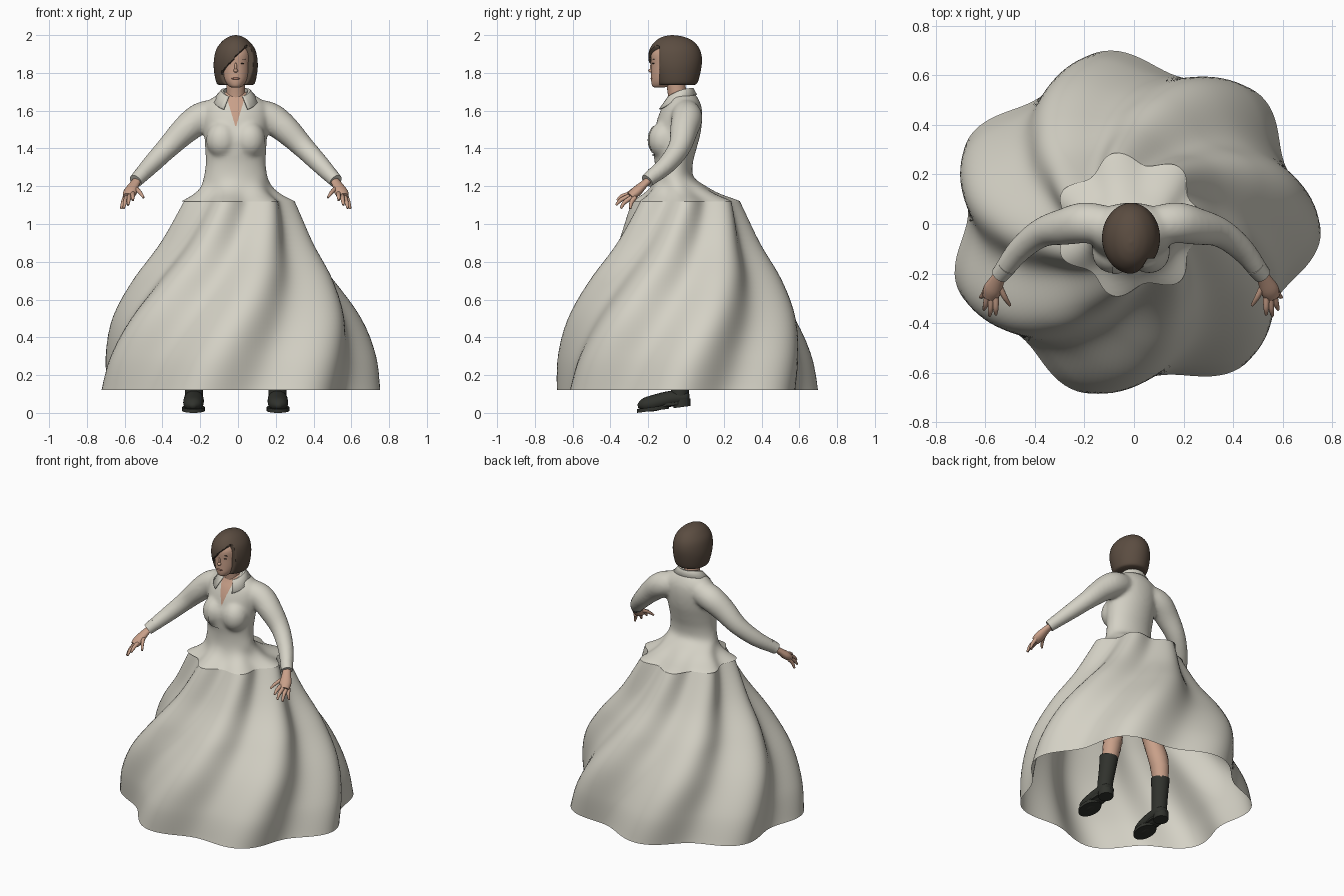
import bpy, bmesh, math
from mathutils import Vector, Matrix

CX = -0.012          # the figure stands slightly off the skirt's centre
LOBES = 7

if "Cube" in bpy.data.objects:
    bpy.data.objects.remove(bpy.data.objects["Cube"], do_unlink=True)


def material(name, r, g, b):
    m = bpy.data.materials.new(name)
    m.use_nodes = True
    m.diffuse_color = (r, g, b, 1)
    bsdf = m.node_tree.nodes["Principled BSDF"]
    bsdf.inputs["Base Color"].default_value = (r, g, b, 1)
    bsdf.inputs["Roughness"].default_value = 0.8
    return m


CREAM = material("cream_cloth", 0.66, 0.64, 0.56)
SKIN = material("skin", 0.58, 0.35, 0.25)
HAIR = material("brown_hair", 0.105, 0.074, 0.053)
BOOT = material("black_leather", 0.03, 0.032, 0.026)
DARK = material("dark_eye", 0.03, 0.02, 0.015)
LIPS = material("lips", 0.40, 0.19, 0.14)


def spline(rows, k):
    """Catmull-Rom through rows of numbers, k steps per span."""
    out = []
    for i in range(len(rows) - 1):
        a, b, c, d = (rows[max(i - 1, 0)], rows[i], rows[i + 1],
                      rows[min(i + 2, len(rows) - 1)])
        for s in range(k):
            t = s / k
            out.append([q + 0.5 * t * (r - p + t * (2 * p - 5 * q + 4 * r - s4
                        + t * (3 * (q - r) + s4 - p)))
                        for p, q, r, s4 in zip(a, b, c, d)])
    return out + [list(rows[-1])]


def skin_rings(bm, rings, caps=True):
    vs = [[bm.verts.new(p) for p in ring] for ring in rings]
    n = len(vs[0])
    for a, b in zip(vs, vs[1:]):
        for i in range(n):
            bm.faces.new((a[i], a[(i + 1) % n], b[(i + 1) % n], b[i]))
    if caps:
        bm.faces.new(vs[0][::-1])
        bm.faces.new(vs[-1])


def loft_rings(rows, n, k):
    """Rows: height, half width, front y, back y, lobe depth, lobe angle."""
    rings = []
    for z, hx, yf, yb, amp, ph in spline([tuple(r) + (0, 0) if len(r) == 4 else r for r in rows], k):
        ring = []
        for i in range(n):
            t = math.tau * i / n
            w = 1 + amp * math.cos(LOBES * (t - math.radians(ph)))
            ring.append((hx * w * math.cos(t),
                         (yf + yb) / 2 + (yb - yf) / 2 * w * math.sin(t), z))
        rings.append(ring)
    return rings


def tube(bm, rows, n=16, k=4, flat=1.0):
    """Rows: x, y, z, radius."""
    pts = spline(rows, k)
    rings = []
    for i, (x, y, z, r) in enumerate(pts):
        d = Vector(pts[min(i + 1, len(pts) - 1)][:3]) - Vector(pts[max(i - 1, 0)][:3])
        q = d.to_track_quat('Z', 'Y')
        rings.append([Vector((x, y, z)) + q @ Vector((r * math.cos(math.tau * j / n),
                      flat * r * math.sin(math.tau * j / n), 0)) for j in range(n)])
    skin_rings(bm, rings)


def ball(bm, loc, size):
    m = Matrix.Translation(loc) @ Matrix.Diagonal((*size, 1))
    bmesh.ops.create_uvsphere(bm, u_segments=20, v_segments=12, radius=1, matrix=m)


def finish(bm, name, mats, x=CX, angle=50):
    bmesh.ops.recalc_face_normals(bm, faces=bm.faces[:])
    me = bpy.data.meshes.new(name)
    bm.to_mesh(me)
    bm.free()
    ob = bpy.data.objects.new(name, me)
    bpy.context.collection.objects.link(ob)
    ob.location.x = x
    for m in mats:
        me.materials.append(m)
    bpy.ops.object.select_all(action='DESELECT')
    ob.select_set(True)
    bpy.context.view_layer.objects.active = ob
    bpy.ops.object.shade_smooth_by_angle(angle=math.radians(angle))
    return ob


# Skirt: lobed, twisting bell open at the hem, with a lip tucked under the bodice
bm = bmesh.new()
rows = []
for z, r, ys, amp in ((1.12, .277, .955, .1), (.9, .378, .95, .09), (.7, .51, .94, .085),
                      (.5, .625, .93, .075), (.3, .69, .93, .068), (.12, .712, .93, .066)):
    rows.append((z, r, -r * ys, r * ys, amp, 47.7 + 55 * (z - .12) ** 1.2))
rings = loft_rings(rows, 168, 8)
lip = [(x * .85, y * .85, z) for x, y, z in rings[0]]
skin_rings(bm, [lip] + rings, caps=False)
finish(bm, "skirt", [CREAM], x=-.005, angle=60)

# Bodice: torso, bust and sleeves fused into one surface
bm = bmesh.new()
skin_rings(bm, loft_rings([
    (1.07, .365, -.345, .345, .11, 103), (1.12, .284, -.272, .268, .105, 103),
    (1.16, .223, -.217, .172, .07, 103), (1.2, .188, -.184, .105, .03, 103),
    (1.25, .169, -.167, .04, 0, 103), (1.32, .159, -.165, .036, 0, 103),
    (1.4, .162, -.175, .056, 0, 103), (1.48, .167, -.168, .077, 0, 103),
    (1.56, .175, -.15, .086, 0, 103), (1.62, .17, -.125, .082, 0, 103),
    (1.66, .135, -.1, .067, 0, 103), (1.69, .085, -.085, .047, 0, 103),
    (1.7, .06, -.075, .03, 0, 103)], 84, 5))
ball(bm, (0, -.12, 1.44), (.08, .06, .1))
for s in (-1, 1):
    ball(bm, (s * .073, -.115, 1.445), (.085, .085, .1))
    tube(bm, [(s * .1, -.005, 1.585, .078), (s * .185, .005, 1.56, .083),
              (s * .265, -.01, 1.5, .075), (s * .36, -.035, 1.405, .06),
              (s * .45, -.105, 1.312, .05), (s * .528, -.205, 1.23, .038)], n=24)
raw = finish(bm, "bodice_form", [CREAM])
mod = raw.modifiers.new("fuse", 'REMESH')
mod.mode, mod.voxel_size = 'VOXEL', 0.01
mod = raw.modifiers.new("relax", 'SMOOTH')
mod.factor, mod.iterations = 0.5, 14
fused = bpy.data.meshes.new_from_object(raw.evaluated_get(bpy.context.evaluated_depsgraph_get()))
bpy.data.objects.remove(raw, do_unlink=True)

# Trim the peplum hem and colour the open neckline
bm = bmesh.new()
bm.from_mesh(fused)


def slice_mesh(co, no, clear=False):
    bmesh.ops.bisect_plane(bm, geom=bm.verts[:] + bm.edges[:] + bm.faces[:],
                           plane_co=co, plane_no=no, clear_inner=clear)


slice_mesh((0, 0, 1.12), (0, 0, 1), True)
for s in (-1, 1):
    slice_mesh((0, 0, 1.51), (s, 0, -.3))
for f in bm.faces:
    c = f.calc_center_median()
    f.material_index = int(c.y < -.03 and abs(c.x) < .3 * (c.z - 1.51))
bodice = finish(bm, "bodice", [CREAM, SKIN], angle=60)

# Front placket flap, hugging the bodice
bm = bmesh.new()
bmesh.ops.create_grid(bm, x_segments=12, y_segments=20, size=.5,
                      matrix=Matrix.Translation((-.037, -.4, 1.44))
                      @ Matrix.Rotation(math.pi / 2, 4, 'X') @ Matrix.Diagonal((.076, .16, 1, 1)))
ob = finish(bm, "placket", [CREAM])
mod = ob.modifiers.new("hug", 'SHRINKWRAP')
mod.target, mod.wrap_method, mod.offset = bodice, 'PROJECT', .006
mod.use_project_y = True
mod.use_positive_direction = True

# Folded collar, open at the front
bm = bmesh.new()
prev = None
for i in range(33):
    t = math.radians(-152 + 304 * i / 32)
    f = (1 - math.cos(t)) / 2
    top = 1.718 - .05 * f * f
    cur = []
    for r, z in ((.062, top - .03), (.064, top), (.078, top + .002),
                 (.098 + .04 * f, top - .033 - .035 * f * f)):
        cur.append(bm.verts.new((r * math.sin(t), -.032 + r * .92 * math.cos(t), z)))
    if prev:
        for a in range(3):
            bm.faces.new((prev[a], prev[a + 1], cur[a + 1], cur[a]))
    prev = cur
ob = finish(bm, "collar", [CREAM])
ob.modifiers.new("cloth", 'SOLIDIFY').thickness = 0.008

# Cuffs and hands
for s, side in ((-1, "right"), (1, "left")):
    bm = bmesh.new()
    tube(bm, [(s * .5, -.17, 1.26, .041), (s * .53, -.206, 1.228, .036)], n=20)
    finish(bm, side + "_cuff", [CREAM])
    bm = bmesh.new()
    tube(bm, [(s * .52, -.195, 1.235, .025), (s * .538, -.225, 1.208, .029),
              (s * .558, -.265, 1.17, .038), (s * .57, -.295, 1.145, .03)], flat=.7)
    for base, tip in (((.545, -.295, 1.16), (.545, -.365, 1.125)),
                      ((.562, -.3, 1.148), (.57, -.37, 1.1)),
                      ((.578, -.288, 1.14), (.593, -.345, 1.083)),
                      ((.585, -.268, 1.143), (.607, -.295, 1.08)),
                      ((.538, -.235, 1.195), (.488, -.328, 1.14))):
        b, e = Vector(base), Vector(tip)
        m = b.lerp(e, .55) + Vector((0, -.006, .006))
        tube(bm, [(s * p.x, p.y, p.z, r) for p, r in
                  ((b, .013), (m, .011), (e, .006))], n=10)
    finish(bm, side + "_hand", [SKIN])

# Head and neck
bm = bmesh.new()
tube(bm, [(0, -.035, 1.6, .06), (0, -.045, 1.68, .05), (0, -.06, 1.78, .05)], n=24)
finish(bm, "neck", [SKIN])
bm = bmesh.new()
skin_rings(bm, loft_rings([
    (1.722, .018, -.165, -.12), (1.73, .036, -.178, -.09), (1.755, .057, -.184, -.05),
    (1.79, .071, -.184, -.02), (1.84, .077, -.184, 0), (1.9, .077, -.184, 0),
    (1.94, .06, -.16, -.02)], 40, 5))
ball(bm, (0, -.184, 1.812), (.012, .016, .01))
ball(bm, (0, -.18, 1.832), (.007, .01, .025))
finish(bm, "face", [SKIN], angle=70)
bm = bmesh.new()
for s in (-1, 1):
    ball(bm, (s * .033, -.171, 1.85), (.012, .008, .004))
    ball(bm, (s * .034, -.171, 1.872), (.017, .006, .0025))
finish(bm, "eyes_and_brows", [DARK])
bm = bmesh.new()
ball(bm, (0, -.181, 1.77), (.022, .007, .006))
finish(bm, "mouth", [LIPS])

# Bob haircut: face opening pushed back below a diagonal fringe
bm = bmesh.new()
skin_rings(bm, loft_rings([
    (1.735, .085, -.15, .04), (1.75, .103, -.165, .062), (1.82, .116, -.19, .08),
    (1.88, .114, -.2, .084), (1.93, .1, -.19, .07), (1.97, .069, -.16, .035),
    (1.992, .035, -.12, -.015), (2.0, .004, -.078, -.07)], 96, 8))
for v in bm.verts:
    if v.co.z < 1.88 + 1.1 * v.co.x and v.co.y < -.14:
        v.co.y = -.14
finish(bm, "hair", [HAIR], angle=45)

# Legs and boots
for s, side in ((-1, "right"), (1, "left")):
    bm = bmesh.new()
    tube(bm, [(s * .09, -.03, 1.11, .09), (s * .11, -.03, .9, .09), (s * .14, -.03, .7, .075),
              (s * .165, -.025, .56, .06), (s * .188, .002, .43, .062),
              (s * .212, -.005, .26, .045)], n=20)
    finish(bm, side + "_leg", [SKIN])
    bm = bmesh.new()
    tube(bm, [(s * .222, -.035, .07, .048), (s * .22, -.03, .14, .049),
              (s * .214, -.018, .23, .053), (s * .209, -.008, .315, .059)], n=20)
    tube(bm, [(s * .222, .018, .08, .02), (s * .222, 0, .08, .045), (s * .222, -.08, .075, .052),
              (s * .224, -.17, .052, .054), (s * .226, -.225, .042, .042),
              (s * .227, -.255, .035, .012)], n=20, flat=.8)
    # welted sole and heel, rising toward the back
    for y0, ry, rx, z0, z1 in ((-.175, .085, .06, 0, .02), (-.1, .125, .045, .015, .03),
                               (-.02, .045, .047, 0, .04)):
        skin_rings(bm, [[(s * .224 + rx * math.cos(math.tau * i / 28),
                          y0 + ry * math.sin(math.tau * i / 28),
                          z + .13 * (y0 + .26 + ry * math.sin(math.tau * i / 28)))
                         for i in range(28)] for z in (z0, z1)])
    finish(bm, side + "_boot", [BOOT])
